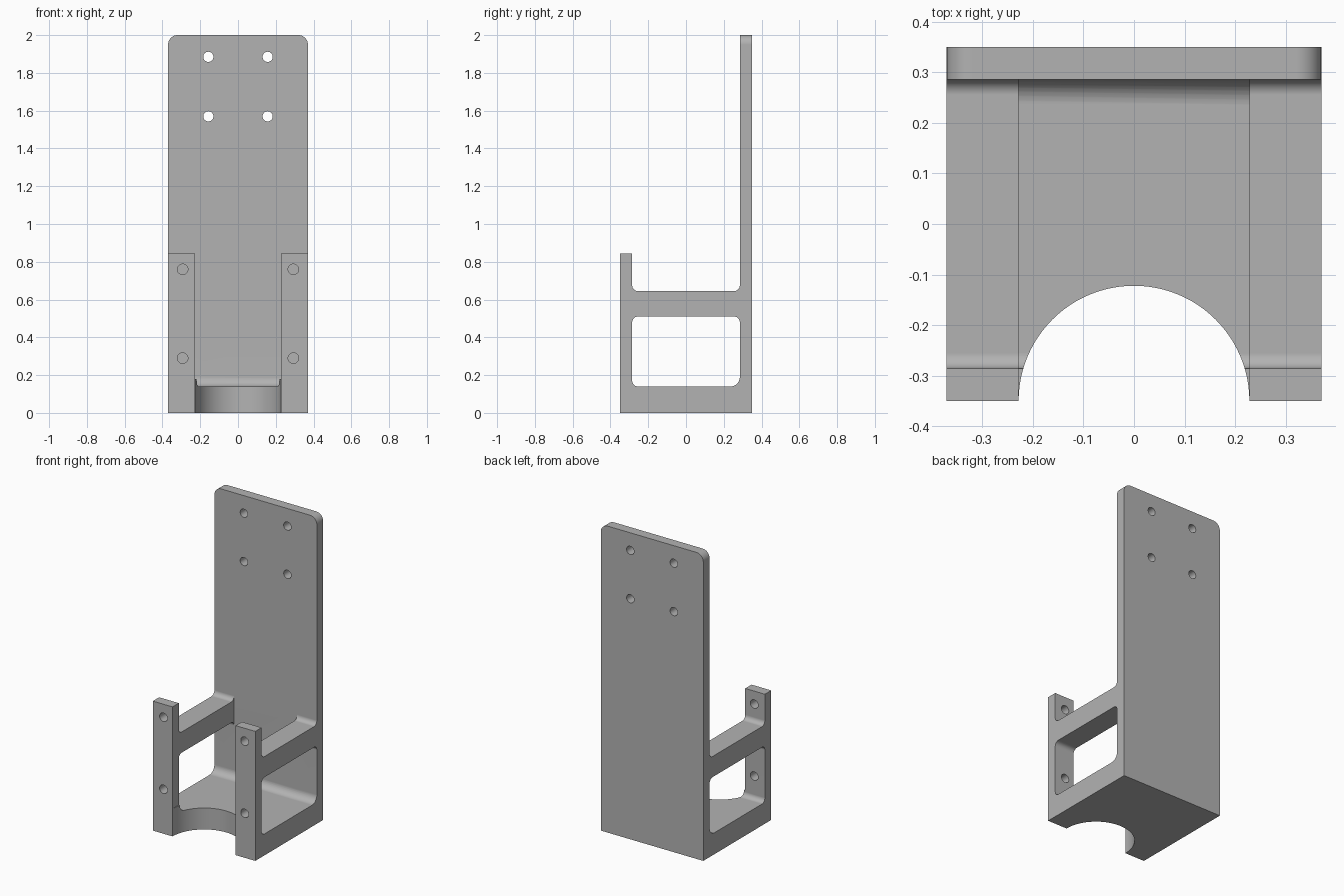
import bpy
import bmesh
from math import sin, cos, pi, radians
from mathutils import Vector

cube = bpy.data.objects.get("Cube")
if cube:
    bpy.data.objects.remove(cube, do_unlink=True)

HALF_WIDTH, HALF_DEPTH, HEIGHT = 0.37, 0.35, 2.0
INNER = 0.285       # inner faces of the back plate and the posts
GAP = 0.228         # half the opening between the posts
FLOOR, ARM_LOW, ARM_TOP, POST_TOP = 0.14, 0.51, 0.645, 0.845
SMALL, LARGE = 0.03, 0.05


def rounded(corners, steps=8):
    """Outline from (y, z, radius) right-angled corners."""
    points = []
    for i, (y, z, r) in enumerate(corners):
        c = Vector((y, z))
        if r == 0:
            points.append(c)
            continue
        u = (Vector(corners[i - 1][:2]) - c).normalized()
        v = (Vector(corners[(i + 1) % len(corners)][:2]) - c).normalized()
        for k in range(steps + 1):
            t = k / steps * pi / 2
            points.append(c + r * (u + v - v * cos(t) - u * sin(t)))
    return points


def extrude_x(name, corners, half, top_radius=0):
    """Side outline swept across the width."""
    bm = bmesh.new()
    face = bm.faces.new([bm.verts.new((-half, p.x, p.y)) for p in rounded(corners)])
    swept = bmesh.ops.extrude_face_region(bm, geom=[face])["geom"]
    moved = [g for g in swept if isinstance(g, bmesh.types.BMVert)]
    bmesh.ops.translate(bm, verts=moved, vec=(2 * half, 0, 0))
    if top_radius:
        edges = [e for e in bm.edges
                 if min(v.co.z for v in e.verts) > HEIGHT - 0.01
                 and abs(e.verts[0].co.x - e.verts[1].co.x) < 0.01]
        bmesh.ops.bevel(bm, geom=edges, offset=top_radius, segments=8,
                        profile=0.5, affect="EDGES")
    bmesh.ops.recalc_face_normals(bm, faces=bm.faces)
    mesh = bpy.data.meshes.new(name)
    bm.to_mesh(mesh)
    bm.free()
    obj = bpy.data.objects.new(name, mesh)
    bpy.context.collection.objects.link(obj)
    return obj


def cylinder(name, radius, depth, location, along_y=False, sides=32):
    bpy.ops.mesh.primitive_cylinder_add(
        vertices=sides, radius=radius, depth=depth, location=location,
        rotation=(pi / 2 if along_y else 0, 0, 0))
    obj = bpy.context.object
    obj.name = name
    return obj


def activate(obj):
    bpy.ops.object.select_all(action="DESELECT")
    obj.select_set(True)
    bpy.context.view_layer.objects.active = obj


def cut(target, cutter):
    cutter.hide_render = True
    activate(target)
    mod = target.modifiers.new("cut", "BOOLEAN")
    mod.operation, mod.solver, mod.object = "DIFFERENCE", "EXACT", cutter
    bpy.ops.object.modifier_apply(modifier=mod.name)
    bpy.data.objects.remove(cutter, do_unlink=True)


# Bracket body: tall back plate, base, arms and front posts
bracket = extrude_x("mounting_bracket", [
    (-HALF_DEPTH, 0, 0), (HALF_DEPTH, 0, 0),
    (HALF_DEPTH, HEIGHT, 0), (INNER, HEIGHT, 0),
    (INNER, ARM_TOP, SMALL), (-INNER, ARM_TOP, SMALL),
    (-INNER, POST_TOP, 0), (-HALF_DEPTH, POST_TOP, 0)],
    HALF_WIDTH, top_radius=LARGE)

# Side windows
cut(bracket, extrude_x("window_cutter", [
    (-INNER, FLOOR, SMALL), (INNER, FLOOR, LARGE),
    (INNER, ARM_LOW, SMALL), (-INNER, ARM_LOW, SMALL)], 1))

# Open middle between the arms and posts
cut(bracket, extrude_x("middle_cutter", [
    (-0.5, FLOOR + 0.04, 0), (-INNER, FLOOR + 0.04, 0),
    (-INNER, FLOOR, SMALL), (INNER, FLOOR, LARGE),
    (INNER, 1, 0), (-0.5, 1, 0)], GAP))

# Half-round notch in the base
cut(bracket, cylinder("notch_cutter", GAP, 0.6, (0, -HALF_DEPTH, 0), sides=96))

# Screw holes in the posts and the back plate
for side in (-1, 1):
    for z in (0.29, 0.76):
        cut(bracket, cylinder("post_hole_cutter", 0.028, 0.2,
                              (side * 0.293, -0.318, z), True))
    for z in (1.57, 1.885):
        cut(bracket, cylinder("plate_hole_cutter", 0.027, 0.2,
                              (side * 0.157, 0.318, z), True))

# Plain grey finish
grey = bpy.data.materials.new("plain_grey")
grey.use_nodes = True
colour = (0.45, 0.45, 0.45, 1)
grey.diffuse_color = colour
grey.node_tree.nodes["Principled BSDF"].inputs["Base Color"].default_value = colour
bracket.data.materials.clear()
bracket.data.materials.append(grey)
for face in bracket.data.polygons:
    face.material_index = 0

activate(bracket)
bpy.ops.object.shade_smooth_by_angle(angle=radians(30))
weighted = bracket.modifiers.new("weighted_normals", "WEIGHTED_NORMAL")
weighted.keep_sharp = True
